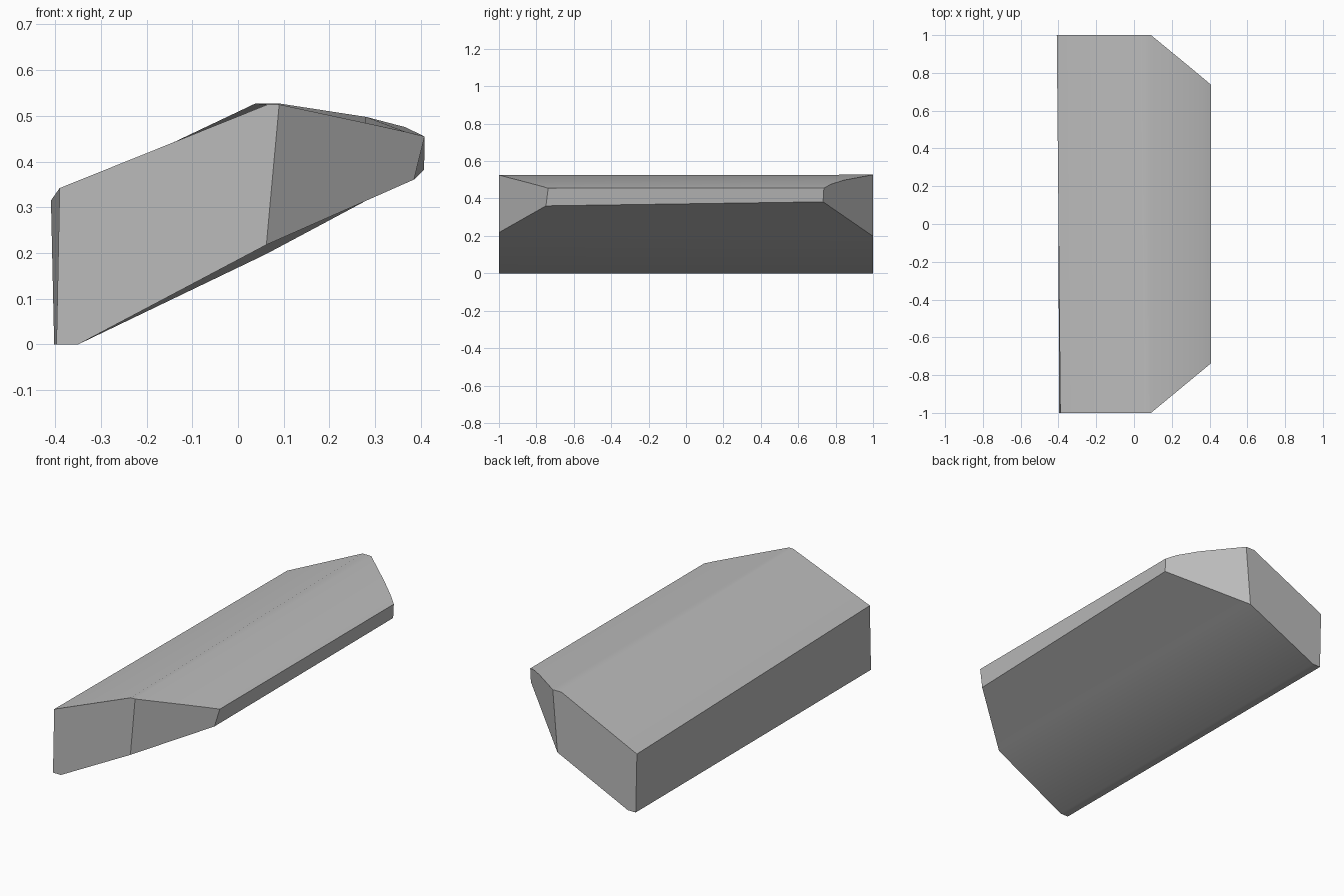
import bpy, bmesh
from mathutils import Vector

cube = bpy.data.objects.get("Cube")
if cube:
    bpy.data.objects.remove(cube, do_unlink=True)

# One flat grey
grey = bpy.data.materials.new("plain_grey")
grey.use_nodes = True
colour = (0.5, 0.5, 0.5, 1)
grey.diffuse_color = colour
bsdf = next(n for n in grey.node_tree.nodes if n.type == 'BSDF_PRINCIPLED')
bsdf.inputs["Base Color"].default_value = colour

# Matching cross-sections (x, z) at the front and back ends
front = [(-.397, 0), (-.35, 0), (.062, .218), (.381, .357), (.408, .455),
         (.365, .464), (.28, .483), (.09, .525), (.065, .525), (-.39, .342)]
back = [(-.402, 0), (-.355, 0), (.062, .198), (.411, .386), (.408, .455),
        (.365, .477), (.28, .499), (.09, .527), (.038, .527), (-.409, .315)]

# Sloped block lofted between the two sections
bm = bmesh.new()
ends = [[bm.verts.new((x, y, z)) for x, z in section]
        for y, section in ((-1, front), (1, back))]
count = len(front)
for i in range(count):
    j = (i + 1) % count
    bm.faces.new((ends[0][i], ends[0][j], ends[1][j], ends[1][i]))
for ring in ends:
    bm.faces.new(ring)
bmesh.ops.recalc_face_normals(bm, faces=bm.faces)

# Slanting corner cuts at both ends of the thin side
for side, low in ((-1, .218), (1, .198)):
    a = Vector((.09, side, .526))
    b = Vector((.062, side, low))
    c = Vector((.408, side * .737, .455))
    normal = (b - a).cross(c - a)
    if normal.x < 0:
        normal.negate()
    geom = bm.verts[:] + bm.edges[:] + bm.faces[:]
    cut = bmesh.ops.bisect_plane(bm, geom=geom, dist=1e-5, plane_co=a,
                                 plane_no=normal, clear_outer=True)
    edges = [e for e in bm.edges if e.is_boundary]
    bmesh.ops.holes_fill(bm, edges=edges, sides=0)
bmesh.ops.recalc_face_normals(bm, faces=bm.faces)

mesh = bpy.data.meshes.new("sloped_block")
bm.to_mesh(mesh)
bm.free()
mesh.materials.append(grey)
block = bpy.data.objects.new("sloped_block", mesh)
bpy.context.collection.objects.link(block)

# Soft roof and underside, crisp ends
bpy.ops.object.select_all(action='DESELECT')
block.select_set(True)
bpy.context.view_layer.objects.active = block
bpy.ops.object.shade_smooth_by_angle(angle=0.6)
